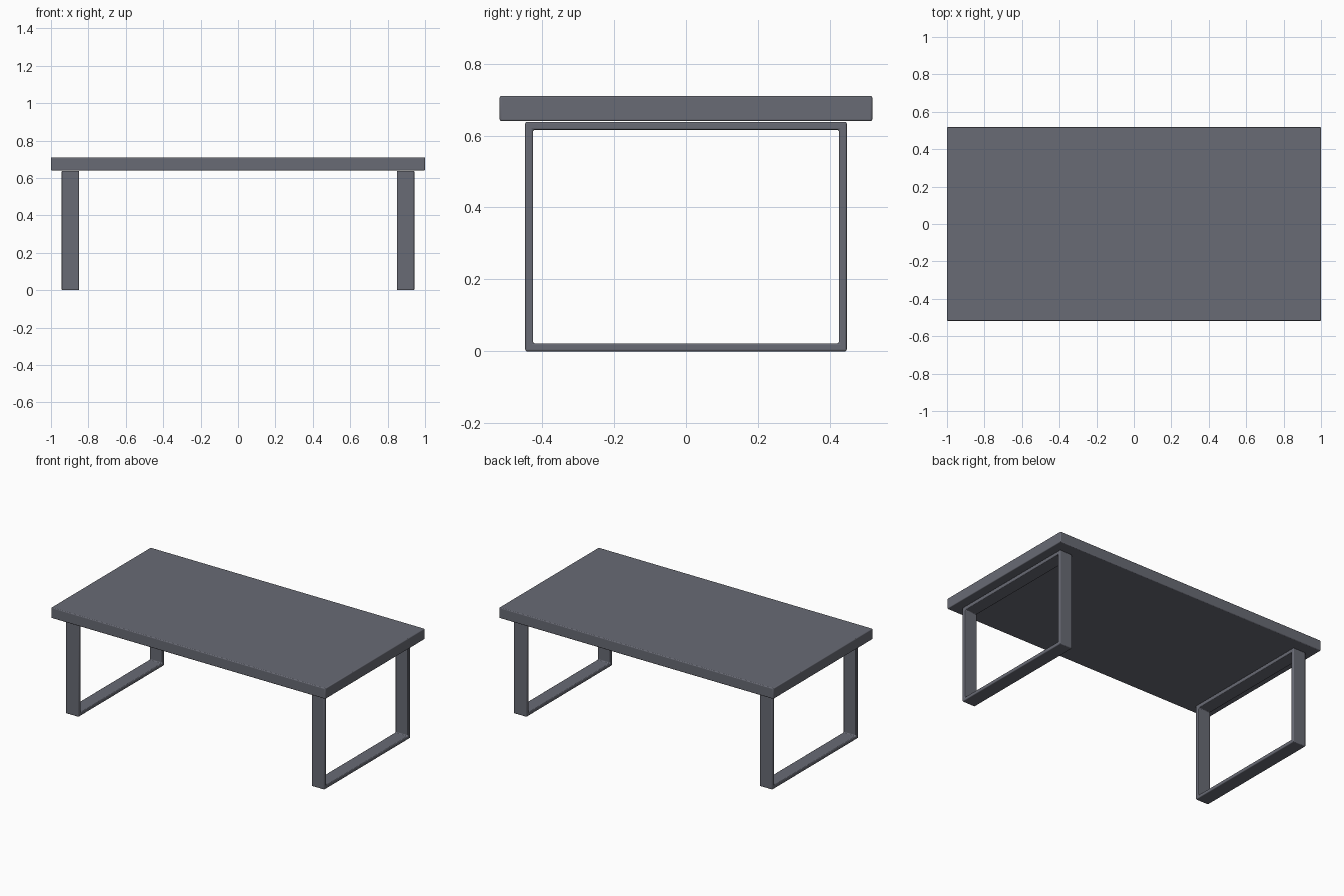
import bpy
import bmesh

cube = bpy.data.objects.get("Cube")
if cube:
    bpy.data.objects.remove(cube, do_unlink=True)

# One slate grey paint for the whole table
COLOUR = (0.14, 0.146, 0.177, 1.0)
slate = bpy.data.materials.new("slate_grey")
slate.use_nodes = True
slate.diffuse_color = COLOUR
slate.node_tree.nodes["Principled BSDF"].inputs["Base Color"].default_value = COLOUR


def finish(name, bm, bevel):
    """Turn a bmesh into an object with softly rounded edges."""
    bmesh.ops.recalc_face_normals(bm, faces=bm.faces)
    mesh = bpy.data.meshes.new(name)
    bm.to_mesh(mesh)
    bm.free()
    mesh.materials.append(slate)
    obj = bpy.data.objects.new(name, mesh)
    bpy.context.collection.objects.link(obj)
    mod = obj.modifiers.new("rounded_edges", 'BEVEL')
    mod.width = bevel
    mod.segments = 3
    mod.limit_method = 'ANGLE'
    bpy.ops.object.select_all(action='DESELECT')
    obj.select_set(True)
    bpy.context.view_layer.objects.active = obj
    bpy.ops.object.shade_smooth_by_angle()
    return obj


def slab(name, size, z, bevel):
    bm = bmesh.new()
    bmesh.ops.create_cube(bm, size=1)
    bmesh.ops.scale(bm, vec=size, verts=bm.verts)
    bmesh.ops.translate(bm, vec=(0, 0, z), verts=bm.verts)
    return finish(name, bm, bevel)


def leg_frame(name, x0, x1, half_y, height, thick, bevel):
    """Closed rectangular loop of flat bar standing in the YZ plane."""
    bm = bmesh.new()

    def ring(inset):
        y, low, high = half_y - inset, inset, height - inset
        return [bm.verts.new((x0, a, b))
                for a, b in ((-y, low), (y, low), (y, high), (-y, high))]

    outer, inner = ring(0), ring(thick)
    for i in range(4):
        j = (i + 1) % 4
        bm.faces.new((outer[i], outer[j], inner[j], inner[i]))
    # Extrude the flat loop to the width of the bar
    extruded = bmesh.ops.extrude_face_region(
        bm, geom=list(bm.faces), use_keep_orig=True)
    moved = [g for g in extruded["geom"] if isinstance(g, bmesh.types.BMVert)]
    bmesh.ops.translate(bm, vec=(x1 - x0, 0, 0), verts=moved)
    return finish(name, bm, bevel)


# Table top
slab("table_top", (2.0, 1.036, 0.07), 0.675, 0.005)

# Leg loops, one under each end
for side, sign in (("left", 1), ("right", -1)):
    leg_frame(side + "_leg_frame", sign * 0.85, sign * 0.943,
              0.447, 0.638, 0.022, 0.005)
